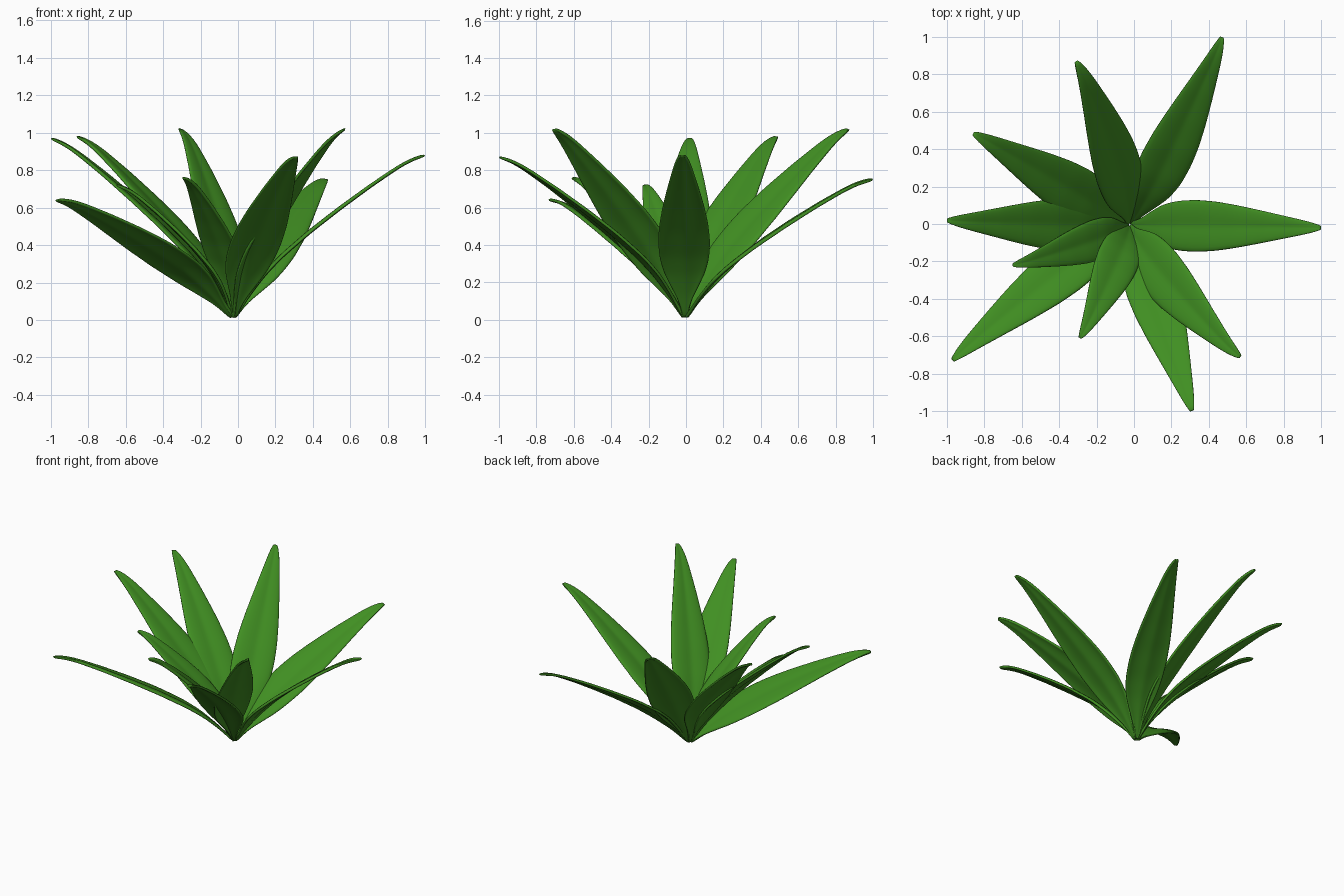
import bpy, bmesh, math
from mathutils import Vector

if "Cube" in bpy.data.objects:
    bpy.data.objects.remove(bpy.data.objects["Cube"])

green = bpy.data.materials.new("leaf_green")
green.diffuse_color = (0.052, 0.275, 0.016, 1)
green.use_nodes = True
green.node_tree.nodes["Principled BSDF"].inputs["Base Color"].default_value = green.diffuse_color

# Profiles along the leaf: (fraction of length, value for a full-size leaf)
HALF_WIDTH = [(0, .012), (.08, .036), (.15, .078), (.22, .115), (.3, .136), (.4, .142),
              (.5, .134), (.6, .117), (.7, .095), (.8, .071), (.9, .046), (.96, .029), (1, .01)]
ARCH = [(0, 0), (.1, .042), (.2, .073), (.3, .088), (.45, .09), (.6, .081),
        (.75, .066), (.88, .047), (.95, .029), (1, 0)]
# Height across the leaf: central groove, raised shoulders, drooping edges
ACROSS = [(-1, -.006), (-.85, .003), (-.5, .005), (-.2, 0), (0, -.004),
          (.2, 0), (.5, .005), (.85, .003), (1, -.006)]
FULL_LENGTH = 1.36
ROWS = 28


def sample(table, t):
    for (a, va), (b, vb) in zip(table, table[1:]):
        if t <= b:
            return va + (vb - va) * (t - a) / (b - a)
    return table[-1][1]


def make_leaf(name, tip, roll_deg, arch=1.0, broad=1.0):
    tip = Vector(tip)
    out = Vector((tip.x, tip.y, 0)).normalized()
    base = Vector((-.025, -.005, .012)) + out * .006
    chord = tip - base
    size = chord.length / FULL_LENGTH
    along = chord.normalized()
    left = Vector((0, 0, 1)).cross(along).normalized()
    up = along.cross(left)
    roll = math.radians(roll_deg)
    side = left * math.cos(roll) + up * math.sin(roll)
    normal = along.cross(side)

    bm = bmesh.new()
    rows = []
    for i in range(ROWS + 1):
        t = i / ROWS
        width = sample(HALF_WIDTH, t) * size * broad
        centre = base + chord * t + normal * sample(ARCH, t) * size * arch
        relief = width / .139
        rows.append([bm.verts.new(centre + side * u * width + normal * h * relief)
                     for u, h in ACROSS])
    for r0, r1 in zip(rows, rows[1:]):
        for j in range(len(ACROSS) - 1):
            bm.faces.new((r0[j], r1[j], r1[j + 1], r0[j + 1]))
    bm.normal_update()
    if sum(f.normal.dot(normal) for f in bm.faces) < 0:
        bmesh.ops.reverse_faces(bm, faces=bm.faces)
    for f in bm.faces:
        f.smooth = True
    mesh = bpy.data.meshes.new(name)
    bm.to_mesh(mesh)
    bm.free()
    mesh.materials.append(green)
    ob = bpy.data.objects.new(name, mesh)
    bpy.context.collection.objects.link(ob)

    # Fleshy thickness and rounded rim
    solid = ob.modifiers.new("thickness", 'SOLIDIFY')
    solid.thickness = .016
    solid.offset = 0
    sub = ob.modifiers.new("smooth", 'SUBSURF')
    sub.levels = sub.render_levels = 1


# Tip position, roll, arch and breadth of each leaf in the rosette
LEAVES = [
    ((1.00, -.02, .88), 0),
    ((.47, 1.00, .75), 16),
    ((-.31, .87, 1.02), 24),
    ((-.86, .485, .98), 3),
    ((-1.00, .02, .97), -5),
    ((-.97, -.73, .64), 15),
    ((-.65, -.22, .72), -12, 1.4, 1.1),
    ((-.29, -.61, .76), -12, 1.4, 1.15),
    ((.57, -.71, 1.02), 23),
    ((.31, -1.00, .87), -4),
]
for n, spec in enumerate(LEAVES, 1):
    make_leaf(f"leaf_{n}", *spec)
